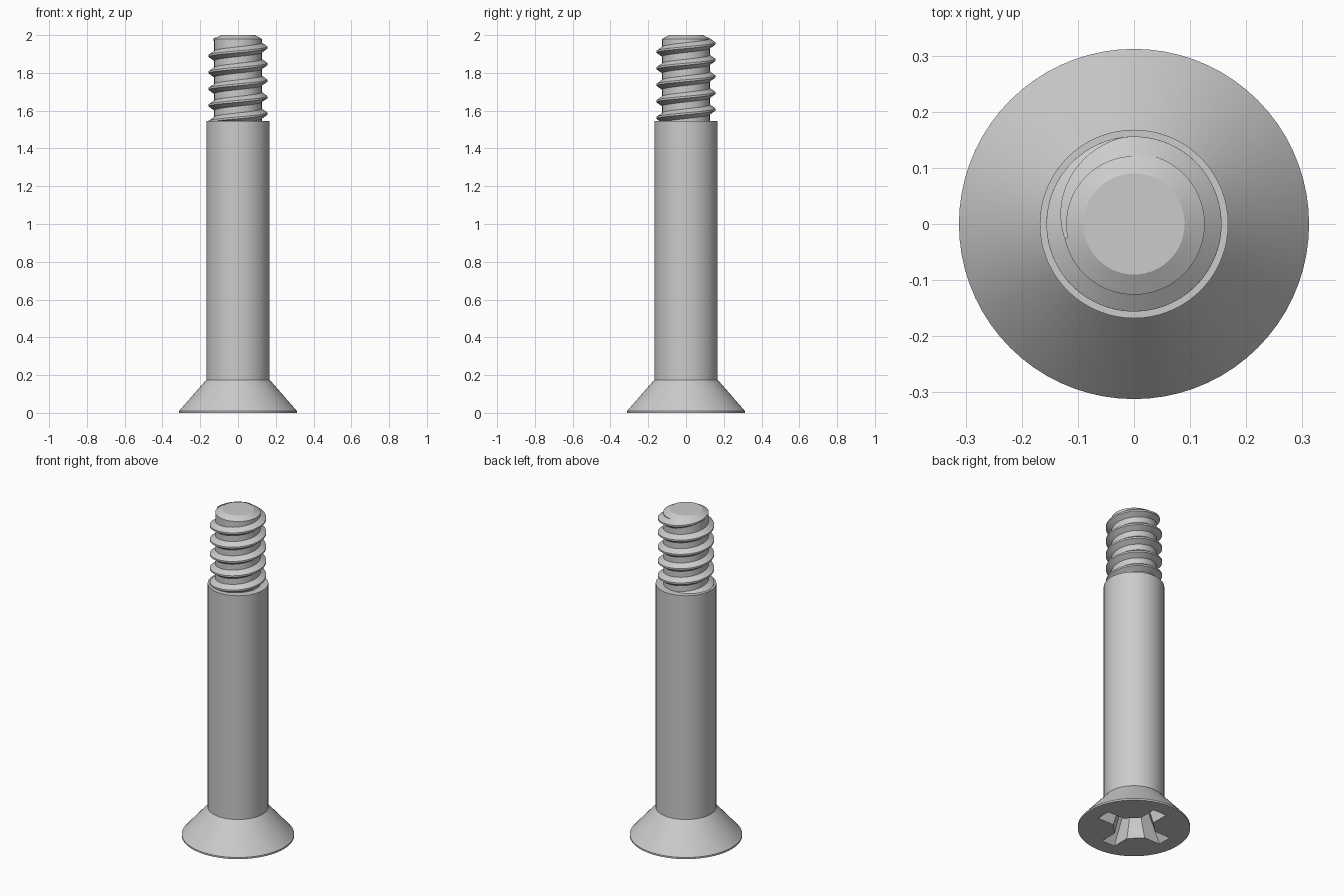
import bpy, bmesh, math
from mathutils import Vector

cube = bpy.data.objects.get("Cube")
if cube:
    bpy.data.objects.remove(cube)

steel = bpy.data.materials.new("grey_steel")
steel.use_nodes = True
GREY = (0.6, 0.6, 0.6, 1)
steel.diffuse_color = GREY
steel.node_tree.nodes["Principled BSDF"].inputs["Base Color"].default_value = GREY

SEGMENTS = 72
CORE, CREST = 0.126, 0.156


def loft(name, rings):
    """Join equal-length closed rings into a capped solid."""
    bm = bmesh.new()
    loops = [[bm.verts.new(p) for p in ring] for ring in rings]
    n = len(loops[0])
    for a, b in zip(loops, loops[1:]):
        for i in range(n):
            j = (i + 1) % n
            bm.faces.new((a[i], a[j], b[j], b[i]))
    bm.faces.new(loops[0][::-1])
    bm.faces.new(loops[-1])
    bmesh.ops.recalc_face_normals(bm, faces=bm.faces)
    mesh = bpy.data.meshes.new(name)
    bm.to_mesh(mesh)
    bm.free()
    mesh.materials.append(steel)
    obj = bpy.data.objects.new(name, mesh)
    bpy.context.collection.objects.link(obj)
    return obj


def circle(radius, z):
    steps = [math.tau * i / SEGMENTS for i in range(SEGMENTS)]
    return [(radius * math.cos(a), radius * math.sin(a), z) for a in steps]


def cross(scale, width, z):
    """Four-armed driver outline with bevelled inner corners."""
    tip, inner = 0.225 * scale, 0.115 * scale
    points = []
    for k in range(4):
        c, s = math.cos(k * math.pi / 2), math.sin(k * math.pi / 2)
        for x, y in ((inner, -width), (tip, -width), (tip, width), (inner, width)):
            points.append((x * c - y * s, x * s + y * c, z))
    return points


def smooth(obj):
    bpy.ops.object.select_all(action='DESELECT')
    obj.select_set(True)
    bpy.context.view_layer.objects.active = obj
    bpy.ops.object.shade_smooth_by_angle(angle=math.radians(28))


# Countersunk head, shank and chamfered thread core
profile = [(0.312, 0), (0.312, 0.01), (0.168, 0.175), (0.168, 1.545),
           (CORE, 1.545), (CORE, 1.98), (0.09, 2.0)]
body = loft("screw_body", [circle(r, z) for r, z in profile])

# Tapered cross recess in the underside of the head
cutter = loft("recess_cutter", [cross(1.04, 0.046, -0.02), cross(0.55, 0.03, 0.17)])
cut = body.modifiers.new("recess", 'BOOLEAN')
cut.operation = 'DIFFERENCE'
cut.solver = 'EXACT'
cut.object = cutter
bpy.context.view_layer.objects.active = body
bpy.ops.object.modifier_apply(modifier=cut.name)
bpy.data.objects.remove(cutter)
smooth(body)

# Right-handed thread that fades into the core at its upper end
PITCH, TOP_Z = 0.0875, 1.934
start, end = -5 * math.tau, math.radians(192)
fade = math.radians(95)
count = 5 * SEGMENTS + SEGMENTS // 2
rings = []
for i in range(count + 1):
    t = start + (end - start) * i / count
    amount = min(1, max(0.02, (end - t) / fade))
    z = TOP_Z + PITCH * t / math.tau
    height = (CREST - CORE) * amount
    base = 0.006 + 0.024 * amount
    section = [(CORE - 0.006, -base), (CORE + height, -0.005),
               (CORE + height, 0.005), (CORE - 0.006, base)]
    rings.append([Vector((r * math.cos(t), r * math.sin(t), z + dz)) for r, dz in section])
smooth(loft("screw_thread", rings))
